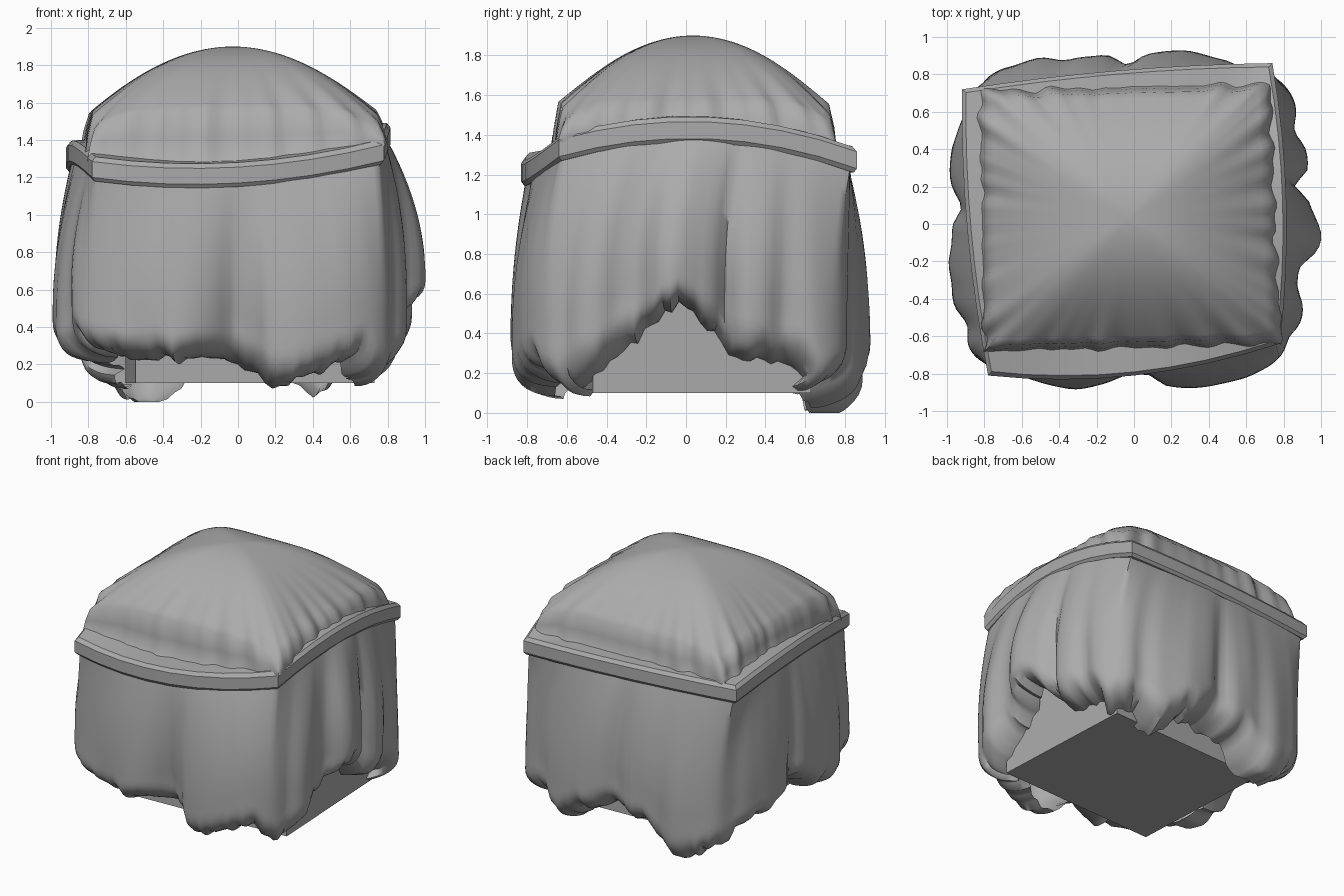
import bpy, bmesh, math
from mathutils import Vector, noise

if "Cube" in bpy.data.objects:
    bpy.data.objects.remove(bpy.data.objects["Cube"])

# one mid-grey finish for every part
GREY = bpy.data.materials.new("mid_grey")
GREY.diffuse_color = (.41, .41, .41, 1)
GREY.use_nodes = True
GREY.node_tree.nodes["Principled BSDF"].inputs["Base Color"].default_value = GREY.diffuse_color

def make(name, verts, faces, angle):
    me = bpy.data.meshes.new(name)
    me.from_pydata(verts, [], faces)
    bm = bmesh.new()
    bm.from_mesh(me)
    bmesh.ops.recalc_face_normals(bm, faces=bm.faces)
    bm.to_mesh(me)
    bm.free()
    me.materials.append(GREY)
    ob = bpy.data.objects.new(name, me)
    bpy.context.collection.objects.link(ob)
    bpy.ops.object.select_all(action='DESELECT')
    bpy.context.view_layer.objects.active = ob
    ob.select_set(True)
    bpy.ops.object.shade_smooth_by_angle(angle=math.radians(angle))
    return ob

def square_loop(n):
    # (u, v) around the square, n steps per side: front, right, back, left
    out = []
    for k in range(4):
        for i in range(n):
            t = -1 + 2 * i / n
            out.append([(t, -1), (1, t), (-t, 1), (-1, -t)][k])
    return out

def bilinear(q, u, v):
    fl, fr, br, bl = [Vector(p) for p in q]
    return ((1-u)*(1-v)*fl + (1+u)*(1-v)*fr + (1+u)*(1+v)*br + (1-u)*(1+v)*bl) / 4

def grid_faces(rings, n):
    return [(r*n+i, r*n+(i+1) % n, (r+1)*n+(i+1) % n, (r+1)*n+i)
            for r in range(rings-1) for i in range(n)]

def table(points, x):
    # smooth interpolation through control points
    for (a, p), (b, q) in zip(points, points[1:]):
        if a <= x <= b:
            t = (x-a) / (b-a)
            return p + (q-p) * t*t*(3-2*t)
    return points[-1][1]

BAND = [(-.78, -.81, 1.18), (.78, -.64, 1.27), (.74, .86, 1.21), (-.92, .72, 1.23)]
PILLOW = [(-.79, -.67, 0), (.77, -.63, 0), (.72, .74, 0), (-.81, .70, 0)]

def band_point(u, v, s=1.0):
    # warped square with bowed sides
    p = bilinear(BAND, u*s, v*s)
    fu, fv = 1-u*u, 1-v*v
    p.y += fu * (-.085 if v < 0 else .03)
    p.x += fv * (.055 if u > 0 else -.04)
    if abs(v) == 1 and v < 0:
        p.z -= fu * .075
    if abs(u) == 1:
        p.z += fv * (.12 if u > 0 else .06)
    return p

# square band around the cover
loop = square_loop(8)
section = [(0.015, 0), (0, .02), (0, .105), (.02, .13), (.17, .14), (.17, .01)]
bv = []
for inset, dz in section + section[:1]:
    for u, v in loop:
        p = band_point(u, v)
        q = band_point(u, v, 1 - inset/.8)
        bv.append((q.x, q.y, p.z + dz))
make("square_band", bv, grid_faces(len(section)+1, len(loop)), 30)

# hem height by direction: 0 = right, 90 = back, 180 = left, 270 = front
HEM = [(0, .55), (8, .44), (20, .27), (32, .26), (42, .14), (52, .20), (62, .06), (75, .18),
       (88, .28), (102, .2), (118, 0), (135, .12), (150, .25), (165, .30), (178, .42),
       (192, .30), (208, .22), (222, .33), (235, .24), (250, .25), (262, .26), (269, .22),
       (275, .18), (284, .10), (297, .18), (308, .24), (317, .12), (326, .18), (338, .32),
       (348, .46), (355, .56), (360, .55)]
# vertical creases and lobes: direction, width, outward amount
FOLDS = [(-4, 8, .07), (13, 3, -.09), (-16, 4, -.05), (30, 4, -.05), (55, 4, -.04), (78, 8, .03),
         (92, 4, -.06), (112, 4, -.03), (140, 5, -.04), (158, 8, .02), (174, 4, -.05),
         (194, 6, .02), (214, 4, -.04), (270, 5, -.08), (276, 2, -.04),
         (252, 10, .02), (290, 8, .02), (322, 4, -.03), (338, 4, -.05)]

def bump(deg, a, w):
    x = (deg - a + 180) % 360 - 180
    return math.exp(-(x/w)**2)

def pillow_height(u, v):
    m = (abs(u)**6 + abs(v)**6) ** (1/6)
    return 1.9 - .37 * m**1.95

# draped cloth cover: domed top, then the skirt in one sheet
sq = square_loop(44)
n = len(sq)
cv = []
TOP, SKIRT = 22, 32
for r in range(TOP):
    s = max(.002, .97 * r / (TOP-1))
    for u, v in sq:
        w = .03 * s**6 * noise.noise(Vector((u*7, v*7, 0)))
        p = bilinear(PILLOW, u*s, v*s) * (1 + w)
        cv.append((p.x, p.y, pillow_height(u*s, v*s) + w))
for drop, s in ((.45, 1), (.95, 1.02)):
    # steep edge of the cushion down into the band
    for u, v in sq:
        p = bilinear(PILLOW, u*s, v*s) * (1 + .04 * noise.noise(Vector((u*7, v*7, 0))))
        zb = band_point(u, v).z + .10
        cv.append((p.x, p.y, zb*drop + pillow_height(u*.97, v*.97)*(1-drop)))
for r in range(SKIRT):
    t = r / (SKIRT-1)
    for u, v in sq:
        top = band_point(u, v, .965)
        a = math.atan2(v, u)
        deg = math.degrees(a) % 360
        c, s = math.cos(a), math.sin(a)
        ax = .93 if c > 0 else .97
        ay = .90 if s > 0 else .86
        k = (abs(c)**4 + abs(s)**4) ** -.25
        full = Vector((ax*k*c, ay*k*s, 0))
        b = min(1, t / .6)
        b = b * (2-b)
        x, y = top.x + (full.x-top.x)*b, top.y + (full.y-top.y)*b
        # creases grow downward and the hem curls in under the skirt
        out = sum(d * bump(deg, a0, w) for a0, w, d in FOLDS) * min(1, t*1.5 + .05)
        out -= .12 * t**3 * bump(deg, 268, 8)
        curl = max(0, (t-.70)/.30)
        out -= .25 * curl**1.8
        out += .03 * t * noise.noise(Vector((c*5, s*5, t*1.2)))
        out += .06 * curl * noise.noise(Vector((c*9, s*9, t*5)))
        hem = table(HEM, deg) + .06 * noise.noise(Vector((c*16, s*16, 3))) - .02
        z0 = band_point(u, v).z + .05
        fall = t*1.2 if t < .7 else .84 + .16 * (1 - (1-curl)**2)
        z = max(0, z0 + (hem-z0) * fall)
        d = Vector((c, s))
        if abs(c) > abs(s) * 1.25:
            d = Vector((math.copysign(1, c), s*.5))
        elif abs(s) > abs(c) * 1.25:
            d = Vector((c*.5, math.copysign(1, s)))
        cv.append((x + d.x*out, y + d.y*out, z))
make("cloth_cover", cv, grid_faces(TOP+2+SKIRT, n) + [tuple(range(n))], 60)

# block under the cloth, turned slightly
bpy.ops.mesh.primitive_cube_add(size=1, location=(.065, .05, .65), rotation=(0, 0, math.radians(2.7)))
block = bpy.context.object
block.name = "base_block"
block.scale = (1.28, 1.1, 1.1)
block.data.materials.append(GREY)
